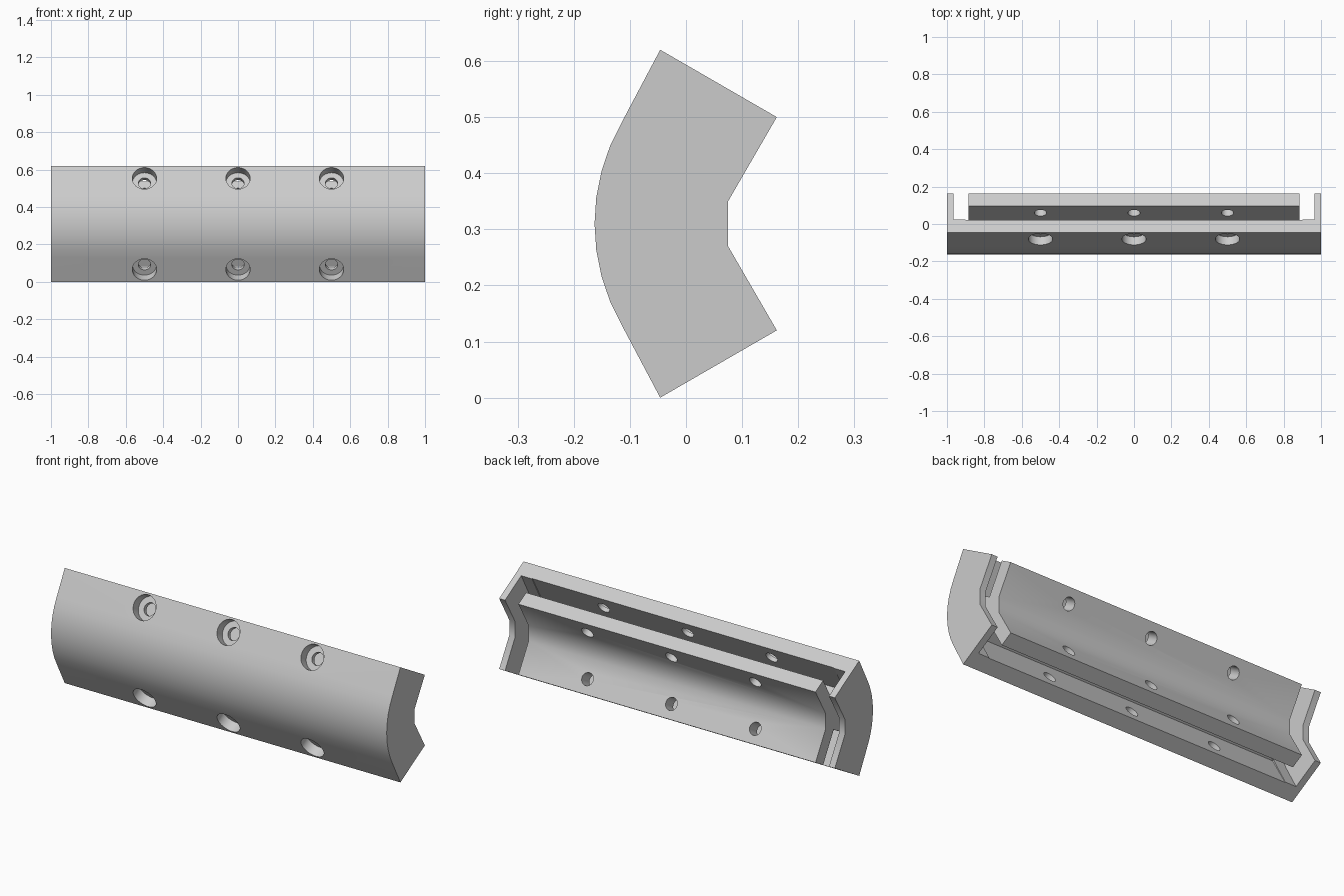
import bpy, bmesh, math
from mathutils import Vector, Matrix

if "Cube" in bpy.data.objects:
    bpy.data.objects.remove(bpy.data.objects["Cube"], do_unlink=True)

MID_Z = 0.31
ARC_Y, ARC_R = 0.198, 0.361          # centre and radius of the rounded front
WALL, SLOT_END, THICK = 0.079, 0.165, 0.24
C, S = math.cos(math.radians(30)), math.sin(math.radians(30))


def wing(along, depth):
    """Point on the upper wing: distance down from its tip, depth from its front."""
    return (-0.046 - S * along + C * depth, 0.62 - C * along - S * depth)


def flip(points):
    """Mirror an outline to the lower wing, keeping its winding."""
    return [(y, 2 * MID_Z - z) for y, z in reversed(points)]


def arc(radius, steps=8):
    angles = [math.radians(30 - 60 * i / steps) for i in range(steps + 1)]
    return [(ARC_Y - radius * math.cos(a), MID_Z + radius * math.sin(a)) for a in angles]


def prism(name, profile, x0, x1):
    """Extrude a (y, z) outline along x."""
    bm = bmesh.new()
    face = bm.faces.new([bm.verts.new((x0, y, z)) for y, z in profile])
    new = bmesh.ops.extrude_face_region(bm, geom=[face])["geom"]
    verts = [v for v in new if isinstance(v, bmesh.types.BMVert)]
    bmesh.ops.translate(bm, verts=verts, vec=(x1 - x0, 0, 0))
    bmesh.ops.recalc_face_normals(bm, faces=bm.faces)
    return finish(name, bm)


def drill(name, x, radius, start, end, lower):
    """Cylinder square to a wing, between two depths."""
    a, b = wing(0.075, start), wing(0.075, end)
    if lower:
        b, a = flip([a, b])
    p, q = Vector((x, *a)), Vector((x, *b))
    turn = (q - p).to_track_quat('Z', 'Y').to_matrix().to_4x4()
    bm = bmesh.new()
    bmesh.ops.create_cone(bm, cap_ends=True, segments=32, radius1=radius, radius2=radius,
                          depth=(q - p).length, matrix=Matrix.Translation((p + q) / 2) @ turn)
    return finish(name, bm)


def finish(name, bm):
    mesh = bpy.data.meshes.new(name)
    bm.to_mesh(mesh)
    bm.free()
    ob = bpy.data.objects.new(name, mesh)
    bpy.context.collection.objects.link(ob)
    return ob


# Angled bar with a rounded front and a bent back
upper_tip = [wing(0, 0)]
upper_back = [(0.075, 0.35), wing(0, THICK)]
outline = arc(ARC_R) + flip(upper_tip) + flip(upper_back) + upper_back + upper_tip
body = prism("angled_clamp_bar", outline, -1, 1)

cutters = []

# Gaps between the end plates and the inner jaw
tip = wing(-0.1, WALL)
floor = [tip] + arc(ARC_R - WALL) + flip([tip])
gap = floor + [(0.4, floor[-1][1]), (0.4, tip[1])]
for x0, x1 in ((-0.965, -0.885), (0.885, 0.965)):
    cutters.append(prism("gap_cutter", gap, x0, x1))

# Panel slots running in from each wing tip
slot = [wing(-0.05, WALL), wing(0.18, WALL), wing(0.18, SLOT_END), wing(-0.05, SLOT_END)]
for section in (slot, flip(slot)):
    cutters.append(prism("slot_cutter", section, -0.9, 0.9))

# Counterbored bolt holes
for x in (-0.5, 0, 0.5):
    for lower in (False, True):
        cutters.append(drill("bore_cutter", x, 0.065, -0.05, 0.055, lower))
        cutters.append(drill("hole_cutter", x, 0.033, -0.04, 0.3, lower))

bpy.context.view_layer.objects.active = body
for cutter in cutters:
    cutter.hide_render = True
    mod = body.modifiers.new("cut", 'BOOLEAN')
    mod.operation, mod.solver, mod.object = 'DIFFERENCE', 'EXACT', cutter
    bpy.ops.object.modifier_apply(modifier=mod.name)
    bpy.data.objects.remove(cutter, do_unlink=True)

# Plain grey metal
grey = bpy.data.materials.new("plain_grey")
grey.use_nodes = True
colour = (0.6, 0.6, 0.6, 1)
grey.diffuse_color = colour
grey.node_tree.nodes["Principled BSDF"].inputs["Base Color"].default_value = colour
body.data.materials.clear()
body.data.materials.append(grey)

bpy.ops.object.select_all(action='DESELECT')
body.select_set(True)
bpy.ops.object.shade_smooth_by_angle(angle=math.radians(35))
